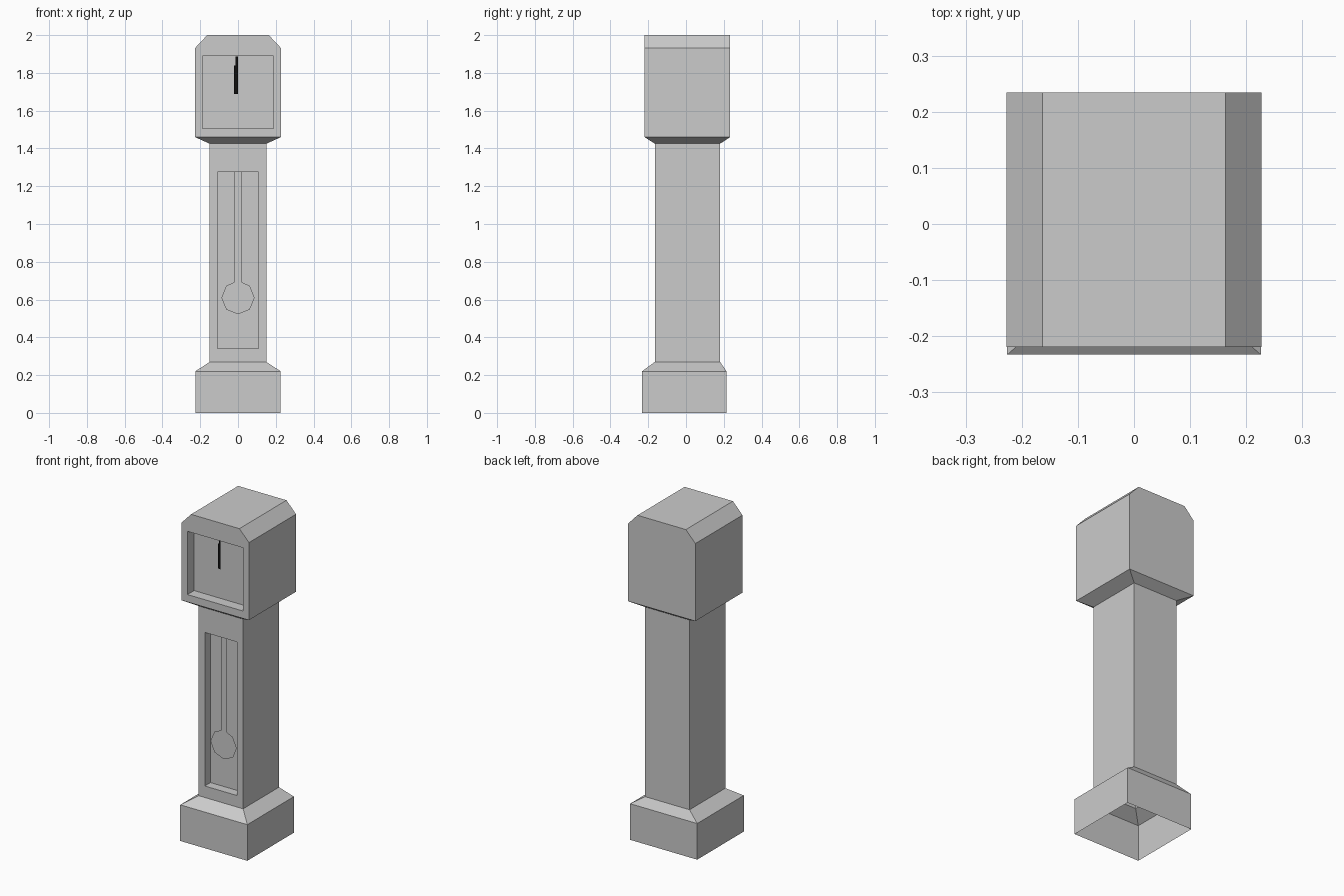
import bpy, bmesh, math

if "Cube" in bpy.data.objects:
    bpy.data.objects.remove(bpy.data.objects["Cube"], do_unlink=True)


def material(name, rgb):
    mat = bpy.data.materials.new(name)
    mat.use_nodes = True
    mat.diffuse_color = (*rgb, 1)
    mat.node_tree.nodes["Principled BSDF"].inputs["Base Color"].default_value = (*rgb, 1)
    return mat


grey = material("case grey", (0.6, 0.6, 0.6))
black = material("hand black", (0.005, 0.005, 0.005))


def finish(name, bm, mat):
    mesh = bpy.data.meshes.new(name)
    bm.to_mesh(mesh)
    bm.free()
    mesh.materials.append(mat)
    obj = bpy.data.objects.new(name, mesh)
    bpy.context.collection.objects.link(obj)
    return obj


def rect_ring(bm, half, front, back, z):
    corners = ((-half, front), (half, front), (half, back), (-half, back))
    return [bm.verts.new((x, y, z)) for x, y in corners]


def case_section(name, levels, cap=False):
    """Open shell through stacked rectangles (half width, front, back, z)."""
    bm = bmesh.new()
    rings = [rect_ring(bm, *level) for level in levels]
    for low, high in zip(rings, rings[1:]):
        for i in range(4):
            j = (i + 1) % 4
            bm.faces.new((low[i], low[j], high[j], high[i]))
    if cap:
        bm.faces.new(rings[-1])
    return finish(name, bm, grey)


def recessed_section(name, levels, half, low, high, depth, cap=False):
    """Shell with a flat back and a rectangular recess sunk into its front."""
    bm = bmesh.new()
    rings = [rect_ring(bm, *level) for level in levels]
    for lower, upper in zip(rings, rings[1:]):
        for i, j in ((1, 2), (3, 0)):
            bm.faces.new((lower[i], lower[j], upper[j], upper[i]))
    bm.faces.new([r[2] for r in rings] + [r[3] for r in reversed(rings)])
    if cap:
        bm.faces.new(rings[-1])

    # Front frame around the opening
    y = levels[0][1]
    opening = ((-half, low), (half, low), (half, high), (-half, high))
    rim = [bm.verts.new((x, y, z)) for x, z in opening]
    floor = [bm.verts.new((x, y + depth, z)) for x, z in opening]
    outline = [r[0] for r in rings] + [r[1] for r in reversed(rings)]
    edges = []
    for loop in (outline, rim):
        for a, b in zip(loop, loop[1:] + loop[:1]):
            edges.append(bm.edges.get((a, b)) or bm.edges.new((a, b)))
    bmesh.ops.triangle_fill(bm, edges=edges, use_beauty=True, normal=(0, -1, 0))

    # Recess walls and back panel
    for i in range(4):
        j = (i + 1) % 4
        bm.faces.new((rim[i], rim[j], floor[j], floor[i]))
    bm.faces.new(floor)
    bmesh.ops.recalc_face_normals(bm, faces=bm.faces)
    return finish(name, bm, grey)


def flat_plate(name, points, y, mat):
    bm = bmesh.new()
    bm.faces.new([bm.verts.new((x, y, z)) for x, z in points])
    return finish(name, bm, mat)


# Plinth, open underneath, with a sloped shoulder
trunk = (0.15, -0.165, 0.18)
case_section("plinth", [(0.226, -0.233, 0.215, 0), (0.226, -0.233, 0.215, 0.22), (*trunk, 0.27)])

# Trunk with the pendulum window
recessed_section("trunk", [(*trunk, 0.27), (*trunk, 1.425)], 0.108, 0.34, 1.275, 0.055)

# Hood with chamfered top corners, and the slope beneath it
hood = (0.227, -0.219, 0.234)
case_section("hood_cornice", [(*trunk, 1.425), (*hood, 1.46)])
recessed_section("hood", [(*hood, 1.46), (*hood, 1.932), (0.163, *hood[1:], 2)],
                 0.187, 1.505, 1.89, 0.064, cap=True)

# Pendulum: octagonal bob whose top corner opens into the rod
radius, rod, centre = 0.088, 0.018, 0.61
bob = [(radius * math.sin(a), centre + radius * math.cos(a))
       for a in (math.pi * k / 4 for k in range(1, 8))]
outline = [(-rod, 1.275), (-rod, 0.693)] + bob[::-1] + [(rod, 0.693), (rod, 1.275)]
flat_plate("pendulum", outline, -0.138, grey)

# Clock hands pointing straight up
for name, left, right, top, y in (("minute_hand", -0.012, -0.001, 1.888, -0.166),
                                  ("hour_hand", -0.02, -0.009, 1.84, -0.164)):
    flat_plate(name, [(left, 1.688), (right, 1.688), (right, top), (left, top)], y, black)
